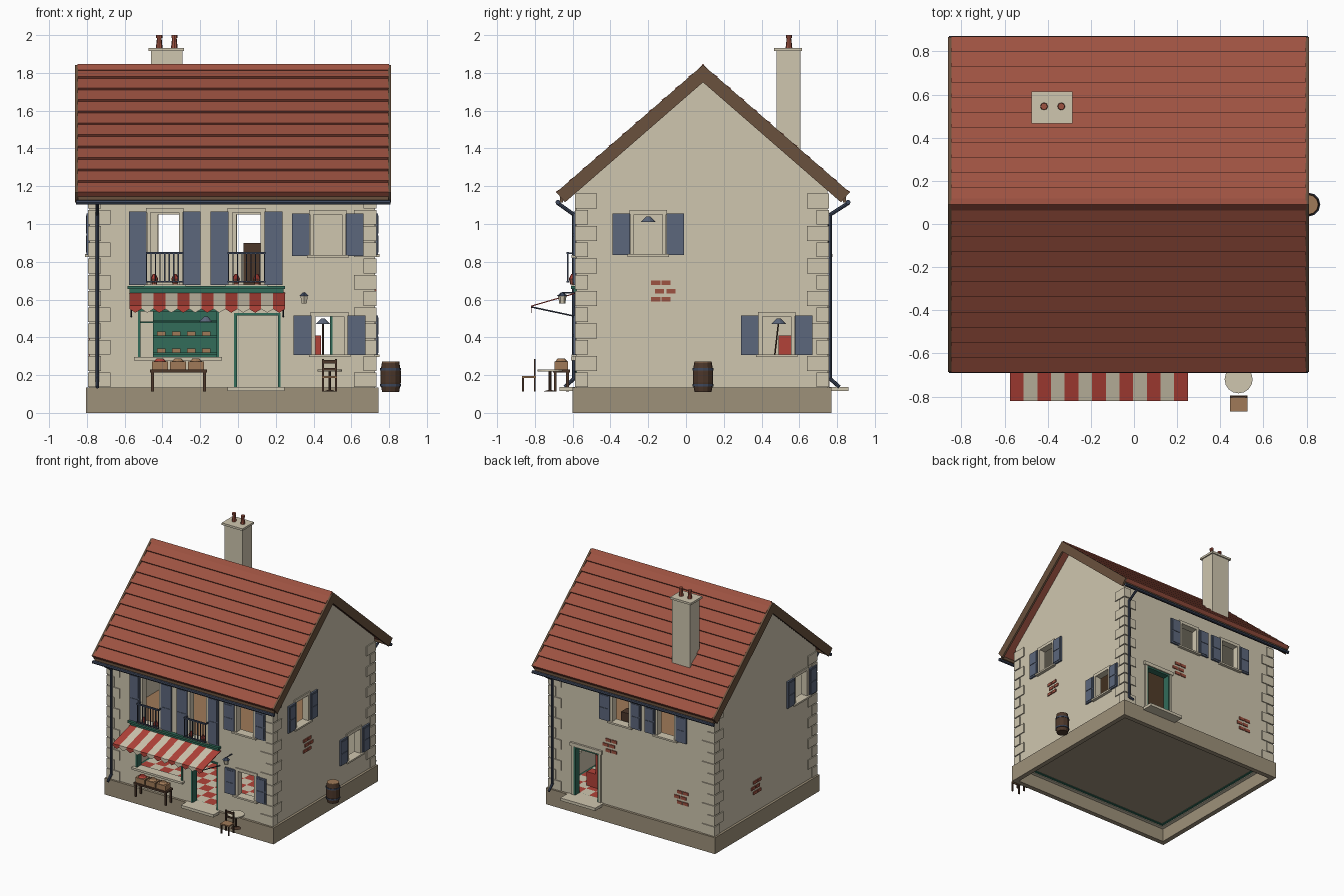
import bpy, bmesh
from math import hypot
from mathutils import Vector, Matrix

if "Cube" in bpy.data.objects:
    bpy.data.objects.remove(bpy.data.objects["Cube"])


def material(name, *rgb):
    m = bpy.data.materials.new(name)
    m.use_nodes = True
    lin = [(c / 255 / 12.92) if c < 11 else ((c / 255 + 0.055) / 1.055) ** 2.4 for c in rgb]
    m.diffuse_color = (*lin, 1)
    m.node_tree.nodes["Principled BSDF"].inputs["Base Color"].default_value = (*lin, 1)
    return m


CREAM = material("cream stone", 207, 198, 175)
PLINTH = material("plinth tan", 158, 145, 122)
TILE = material("roof tile red", 157, 82, 65)
RED = material("awning red", 178, 66, 56)
BROWN = material("timber brown", 106, 81, 61)
DARK = material("dark wood", 76, 55, 42)
TAN = material("light wood", 160, 122, 88)
BLUE = material("shutter blue", 92, 103, 124)
SLATE = material("dark slate", 62, 72, 92)
TEAL = material("shop green", 50, 108, 90)


def finish(name, bm, *mats):
    bmesh.ops.recalc_face_normals(bm, faces=bm.faces)
    me = bpy.data.meshes.new(name)
    bm.to_mesh(me)
    bm.free()
    for m in mats:
        me.materials.append(m)
    ob = bpy.data.objects.new(name, me)
    bpy.context.scene.collection.objects.link(ob)
    return ob


def boxes(name, mat, *spans):
    bm = bmesh.new()
    for x0, x1, y0, y1, z0, z1 in spans:
        size = Matrix.Diagonal((x1 - x0, y1 - y0, z1 - z0, 1))
        mid = Matrix.Translation(((x0 + x1) / 2, (y0 + y1) / 2, (z0 + z1) / 2))
        bmesh.ops.create_cube(bm, size=1, matrix=mid @ size)
    return finish(name, bm, mat)


def extrude(name, mat, polys, vec):
    bm = bmesh.new()
    for pts in polys:
        face = bm.faces.new([bm.verts.new(p) for p in pts])
        new = bmesh.ops.extrude_face_region(bm, geom=[face], use_keep_orig=True)["geom"]
        bmesh.ops.translate(bm, vec=vec, verts=[v for v in new if isinstance(v, bmesh.types.BMVert)])
    return finish(name, bm, mat)


def prism(name, mat, yz, x0, x1):
    return extrude(name, mat, [[(x0, y, z) for y, z in yz]], (x1 - x0, 0, 0))


def lathe(name, mat, x, y, profile, sides=12):
    bm = bmesh.new()
    for (ra, za), (rb, zb) in zip(profile, profile[1:]):
        bmesh.ops.create_cone(bm, cap_ends=True, segments=sides, radius1=ra, radius2=rb,
                              depth=zb - za, matrix=Matrix.Translation((x, y, (za + zb) / 2)))
    return finish(name, bm, mat)


def tube(name, mat, pts, r):
    bm = bmesh.new()
    for a, b in zip(pts, pts[1:]):
        a, b = Vector(a), Vector(b)
        turn = (b - a).to_track_quat("Z", "Y").to_matrix().to_4x4()
        bmesh.ops.create_cone(bm, cap_ends=True, segments=8, radius1=r, radius2=r,
                              depth=(b - a).length + r, matrix=Matrix.Translation((a + b) / 2) @ turn)
    return finish(name, bm, mat)


# Wall planes, and spans laid out on a wall (u along it, d outwards)
X0, X1, Y0, Y1, T = -0.785, 0.725, -0.58, 0.75, 0.05
RIDGE = 0.09


def on(side, u0, u1, z0, z1, d0, d1):
    if side == "front":
        return (u0, u1, Y0 - d1, Y0 - d0, z0, z1)
    if side == "back":
        return (u0, u1, Y1 + d0, Y1 + d1, z0, z1)
    if side == "right":
        return (X1 + d0, X1 + d1, u0, u1, z0, z1)
    return (X0 - d1, X0 - d0, u0, u1, z0, z1)


windows = [("front", 0.475, 0.835, 1.05), ("front", 0.485, 0.31, 0.51),
           ("front", -0.388, 0.68, 1.06), ("front", 0.045, 0.68, 1.06),
           ("right", -0.2, 0.84, 1.05), ("right", 0.48, 0.31, 0.51),
           ("back", 0.07, 0.84, 1.05), ("back", -0.345, 0.84, 1.05), ("left", -0.38, 0.84, 1.05)]
openings = [("front", -0.02, 0.225, 0.13, 0.53), ("back", 0.27, 0.5, 0.13, 0.54),
            ("front", -0.53, -0.1, 0.295, 0.55)]


# Hollow gabled walls with cut openings
def gable(inset, z0, drop):
    top = 1.775 - drop
    ya, yb = Y0 + inset, Y1 - inset
    return [(ya, z0), (yb, z0), (yb, top - 0.87 * (yb - RIDGE)), (RIDGE, top), (ya, top - 0.87 * (RIDGE - ya))]


walls = prism("house_walls", CREAM, gable(0, 0.11, 0), X0, X1)
room = prism("room_cutter", CREAM, gable(T, 0, 0.06), X0 + T, X1 - T)
holes = boxes("opening_cutter", CREAM,
              *[on(s, u - 0.078, u + 0.078, a, b, -0.1, 0.1) for s, u, a, b in windows],
              *[on(*o, -0.1, 0.1) for o in openings])
bpy.context.view_layer.objects.active = walls
for cutter in (room, holes):
    mod = walls.modifiers.new(cutter.name, "BOOLEAN")
    mod.operation, mod.solver, mod.object = "DIFFERENCE", "EXACT", cutter
    bpy.ops.object.modifier_apply(modifier=mod.name)
    bpy.data.objects.remove(cutter)


# Plinth ring, floors and skirting
def ring(x0, x1, y0, y1, z0, z1, w):
    return [(x0, x1, y0, y0 + w, z0, z1), (x0, x1, y1 - w, y1, z0, z1),
            (x0, x0 + w, y0 + w, y1 - w, z0, z1), (x1 - w, x1, y0 + w, y1 - w, z0, z1)]


boxes("plinth", PLINTH, *ring(-0.805, 0.745, -0.6, 0.77, 0, 0.135, 0.04))
boxes("skirting", TEAL, *ring(X0 + T, X1 - T, Y0 + T, Y1 - T, 0.115, 0.135, 0.02))
boxes("ground_floor", PLINTH, (-0.72, 0.66, -0.52, 0.69, 0.12, 0.132))
boxes("upper_floor", TAN, (X0 + T, X1 - T, Y0 + T, Y1 - T, 0.62, 0.65))
boxes("ceiling", CREAM, (X0 + T, X1 - T, Y0 + T, Y1 - T, 1.1, 1.12))
bm = bmesh.new()
bmesh.ops.create_grid(bm, x_segments=16, y_segments=14, size=1,
                      matrix=Matrix.Translation((-0.03, 0.085, 0.136)) @ Matrix.Diagonal((0.69, 0.61, 1, 1)))
for f in bm.faces:
    c = f.calc_center_median()
    f.material_index = (int((c.x + 1) / 0.08625) + int((c.y + 1) / 0.0871)) % 2
finish("checkered_tiles", bm, CREAM, RED)

# Corner quoins alternating long and short
quoins = []
for i in range(12):
    z, a, b = 0.137 + i * 0.086, (0.11, 0.06)[i % 2], (0.06, 0.11)[i % 2]
    for xs in (0, 1):
        for ys in (0, 1):
            x = (X0 - 0.008, X0 + a) if xs == 0 else (X1 - a, X1 + 0.008)
            y = (Y0 - 0.008, Y0 + b) if ys == 0 else (Y1 - b, Y1 + 0.008)
            sx = (x[0], x[0] + 0.02) if xs == 0 else (x[1] - 0.02, x[1])
            sy = (y[0], y[0] + 0.02) if ys == 0 else (y[1] - 0.02, y[1])
            quoins += [(*x, *sy, z, z + 0.078), (*sx, *y, z, z + 0.078)]
boxes("corner_quoins", CREAM, *quoins)

# Window surrounds, sills and panelled shutters
for s, u, a, b in windows:
    boxes("window_surround", CREAM, on(s, u - 0.095, u - 0.075, a, b, -0.03, 0.008),
          on(s, u + 0.075, u + 0.095, a, b, -0.03, 0.008), on(s, u - 0.1, u + 0.1, b, b + 0.025, -0.03, 0.008),
          on(s, u - 0.11, u + 0.11, a - 0.014, a, -0.04, 0.025))
    shutter = []
    for v in (u - 0.143, u + 0.143):
        m = (a + b) / 2
        shutter += [on(s, v - 0.047, v + 0.047, a - 0.004, b + 0.006, 0.002, 0.016),
                    on(s, v - 0.036, v + 0.036, a + 0.008, m - 0.006, 0.016, 0.02),
                    on(s, v - 0.036, v + 0.036, m + 0.006, b - 0.006, 0.016, 0.02)]
    boxes("shutters", BLUE, *shutter)

# Balcony rails with flower pots under the tall windows
for u in (-0.388, 0.045):
    boxes("balcony_rail", SLATE, on("front", u - 0.1, u + 0.1, 0.84, 0.852, 0.04, 0.052),
          on("front", u - 0.1, u + 0.1, 0.69, 0.698, 0.04, 0.052),
          *[on("front", u + k * 0.024 - 0.003, u + k * 0.024 + 0.003, 0.69, 0.845, 0.043, 0.049) for k in range(-4, 5)],
          *[on("front", v - 0.004, v + 0.004, 0.84, 0.85, 0, 0.05) for v in (u - 0.096, u + 0.096)])
    for v in (u - 0.055, u + 0.055):
        lathe("flower_pot", TILE, v, -0.6, [(0.013, 0.68), (0.02, 0.71)], 8)
        lathe("flowers", RED, v, -0.6, [(0.02, 0.71), (0.008, 0.735)], 8)

# Doorways, steps and shop window frame
for s, a, b, z0, z1 in openings:
    boxes("green_frame", TEAL, on(s, a, a + 0.014, z0, z1, -0.05, 0.006), on(s, b - 0.014, b, z0, z1, -0.05, 0.006),
          on(s, a, b, z1 - 0.014, z1, -0.05, 0.006))
boxes("door_surround", CREAM, on("back", 0.25, 0.27, 0.135, 0.54, 0, 0.01), on("back", 0.5, 0.52, 0.135, 0.54, 0, 0.01),
      on("back", 0.24, 0.53, 0.54, 0.57, 0, 0.016))
boxes("door_steps", CREAM, on("front", -0.055, 0.245, 0.115, 0.138, -0.05, 0.09),
      on("back", 0.23, 0.55, 0.115, 0.138, -0.05, 0.11))
boxes("shop_sill", CREAM, on("front", -0.55, -0.085, 0.278, 0.295, -0.05, 0.03))
boxes("shop_transom", TEAL, on("front", -0.53, -0.1, 0.475, 0.483, -0.03, -0.02))

# Striped awning with pointed flaps
boxes("awning_header", TEAL, on("front", -0.585, 0.25, 0.655, 0.672, 0, 0.03), on("front", -0.575, 0.24, 0.635, 0.655, 0, 0.015))
w = 0.825 / 13
for i in range(13):
    x, mat = -0.575 + i * w, (RED, CREAM)[i % 2]
    prism("awning_stripe", mat, [(-0.58, 0.638), (-0.82, 0.568), (-0.82, 0.562), (-0.58, 0.632)], x, x + w)
    extrude("awning_flap", mat, [[(x, -0.821, 0.567), (x + w, -0.821, 0.567), (x + w, -0.821, 0.55),
                                  (x + w / 2, -0.821, 0.53), (x, -0.821, 0.55)]], (0, 0.004, 0))
for x in (-0.565, 0.24):
    tube("awning_strut", SLATE, [(x, -0.815, 0.56), (x, -0.58, 0.51)], 0.004)

# Stepped tile roof, verge boards, fascia and ridge
for s in (-1, 1):
    eave, top = Vector((RIDGE + s * 0.77, 1.16)), Vector((RIDGE, 1.83))
    n = Vector((s * 0.67, 0.77)) / hypot(0.67, 0.77)
    rows = []
    for i in range(11):
        rows += [eave.lerp(top, i / 11) + n * 0.014, eave.lerp(top, (i + 1) / 11)]
    prism("tile_slope", TILE, [eave - n * 0.035, *rows, top - Vector((0, 0.046))], -0.847, 0.797)
    for x in (-0.862, 0.795):
        prism("verge_board", BROWN, [eave - n * 0.06, eave + n * 0.01, top + Vector((0, 0.012)), top - Vector((0, 0.08))], x, x + 0.016)
    boxes("fascia", BROWN, (-0.847, 0.797, eave.x - s * 0.02 - 0.008, eave.x - s * 0.02 + 0.008, 1.115, 1.155))
    # Gutter and downpipe
    y, wall, x = eave.x - s * 0.002, (Y0 - 0.014 if s < 0 else Y1 + 0.014), (-0.745 if s < 0 else 0.69)
    tube("gutter", SLATE, [(-0.85, y, 1.115), (0.8, y, 1.115)], 0.013)
    tube("downpipe", SLATE, [(x, y, 1.11), (x, wall, 1.05), (x, wall, 0.18), (x, wall + s * 0.045, 0.14)], 0.01)
prism("ridge_cap", TILE, [(RIDGE - 0.028, 1.815), (RIDGE, 1.848), (RIDGE + 0.028, 1.815), (RIDGE, 1.80)], -0.85, 0.8)

# Chimney with two pots
boxes("chimney", CREAM, (-0.46, -0.295, 0.48, 0.605, 1.3, 1.915), (-0.475, -0.285, 0.465, 0.615, 1.915, 1.932))
for x in (-0.417, -0.337):
    lathe("chimney_pot", TILE, x, 0.545, [(0.018, 1.93), (0.012, 1.985), (0.016, 1.985), (0.016, 2.0)][:2], 8)
    lathe("chimney_pot_rim", TILE, x, 0.545, [(0.016, 1.985), (0.016, 2.0)], 8)

# Exposed brick patches
for s, u, z in (("right", -0.125, 0.645), ("back", 0.165, 0.63), ("back", -0.49, 0.375), ("left", 0.2, 0.34)):
    boxes("brick_patch", TILE, *[on(s, u + du - 0.024, u + du + 0.024, z + dz - 0.012, z + dz + 0.012, 0, 0.007)
                                 for du, dz in ((-0.035, 0.043), (0.02, 0.043), (-0.015, 0), (0.045, 0), (-0.035, -0.043), (0.02, -0.043))])

# Wall lantern
tube("lantern_arm", SLATE, [(0.35, -0.58, 0.635), (0.35, -0.655, 0.635)], 0.004)
lathe("lantern_glass", CREAM, 0.35, -0.655, [(0.016, 0.58), (0.022, 0.618)], 6)
lathe("lantern_hat", SLATE, 0.35, -0.655, [(0.03, 0.618), (0.006, 0.638)], 6)

# Barrel with hoops
lathe("barrel", DARK, 0.808, 0.09, [(0.045, 0.11), (0.054, 0.16), (0.054, 0.22), (0.046, 0.268)])
lathe("barrel_lid", TAN, 0.808, 0.09, [(0.046, 0.268), (0.046, 0.272)])
for z in (0.14, 0.225):
    lathe("barrel_hoop", SLATE, 0.808, 0.09, [(0.0555, z), (0.0555, z + 0.012)])


# Market bench with crates, cafe table and chair
def legs(x0, x1, y0, y1, z0, z1, t=0.01):
    return [(x, x + t, y, y + t, z0, z1) for x in (x0, x1 - t) for y in (y0, y1 - t)]


boxes("market_bench", DARK, (-0.465, -0.165, -0.705, -0.615, 0.215, 0.23),
      *legs(-0.46, -0.17, -0.70, -0.62, 0.112, 0.22, 0.014))
boxes("crates", TAN, *[(x, x + 0.085, -0.695, -0.625, 0.23, 0.272) for x in (-0.455, -0.36, -0.265)])
for i, x in enumerate((-0.413, -0.318, -0.223)):
    lathe("produce", (RED, TAN, TAN)[i], x, -0.66, [(0.035, 0.27), (0.018, 0.288)], 8)
lathe("cafe_table_top", CREAM, 0.485, -0.72, [(0.065, 0.22), (0.065, 0.23)], 16)
lathe("cafe_table_post", DARK, 0.485, -0.72, [(0.04, 0.112), (0.007, 0.122), (0.007, 0.22)], 8)
boxes("chair_seat", TAN, (0.445, 0.525, -0.868, -0.795, 0.186, 0.196))
boxes("chair_frame", DARK, *legs(0.446, 0.524, -0.867, -0.796, 0.112, 0.187),
      *legs(0.446, 0.524, -0.806, -0.796, 0.19, 0.285), (0.446, 0.524, -0.805, -0.797, 0.262, 0.28),
      (0.446, 0.524, -0.805, -0.797, 0.225, 0.238))

# Interior furnishings
boxes("shop_shelves", TEAL, (-0.45, -0.1, 0.1, 0.115, 0.135, 0.55),
      *[(-0.45, -0.1, 0, 0.1, z, z + 0.01) for z in (0.31, 0.4, 0.48)])
boxes("loaves", TAN, *[(x, x + 0.045, 0.02, 0.07, z, z + 0.02) for z in (0.32, 0.41) for x in (-0.43, -0.35, -0.27, -0.19)])
boxes("dresser", DARK, (0.03, 0.12, 0.6, 0.68, 0.65, 0.9))
boxes("armchair", RED, (0.38, 0.44, 0.49, 0.56, 0.135, 0.41), (0.44, 0.52, 0.49, 0.56, 0.135, 0.25))
for x, y, z in ((0.45, 0.49, 0.47), (0.2, -0.2, 1.01), (-0.17, -0.3, 0.48)):
    lathe("lamp_shade", BLUE, x, y, [(0.04, z), (0.01, z + 0.03)], 10)
tube("lamp_stand", DARK, [(0.45, 0.45, 0.135), (0.45, 0.49, 0.48)], 0.004)
